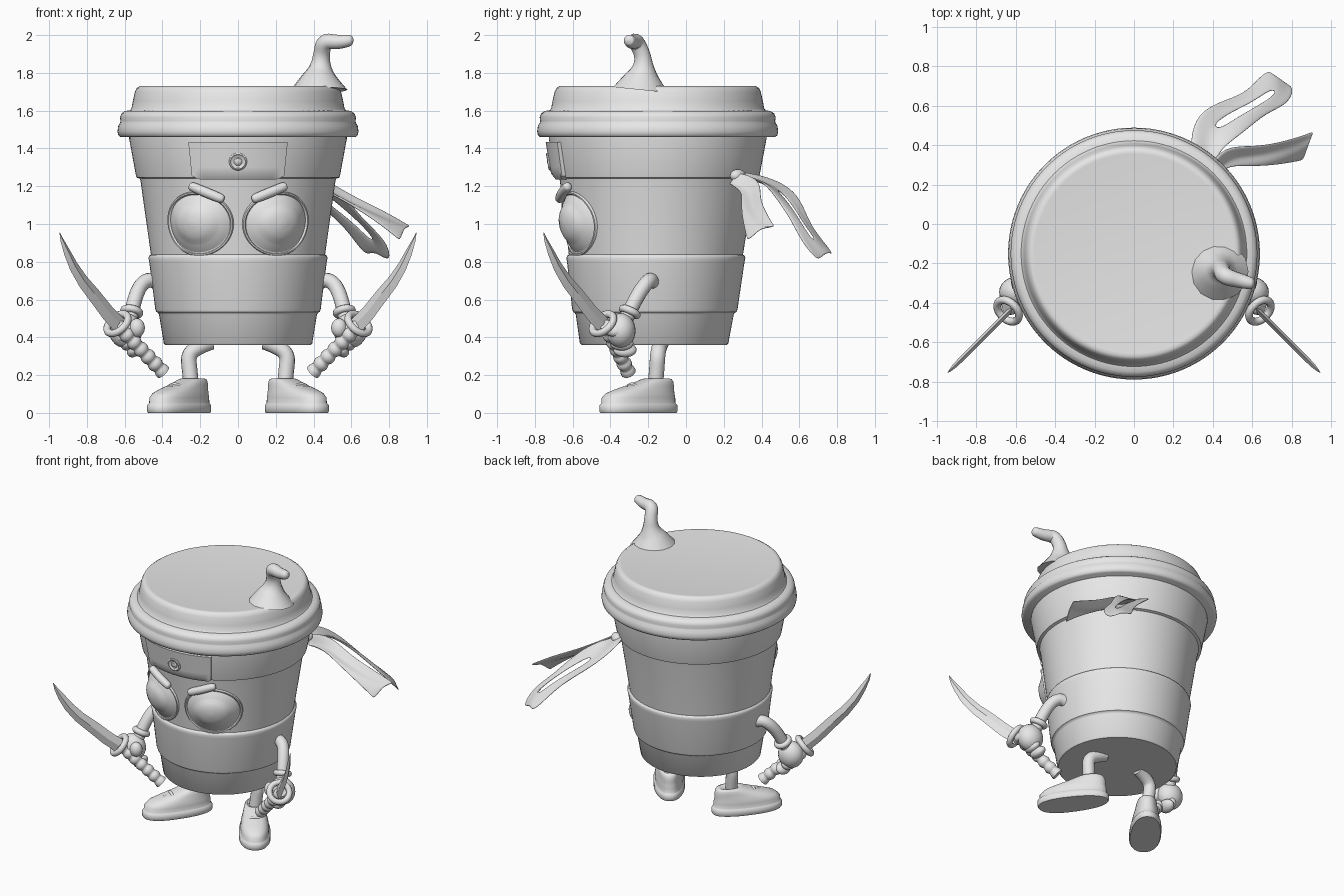
import bpy, bmesh, math
from mathutils import Vector, Matrix

if "Cube" in bpy.data.objects:
    bpy.data.objects.remove(bpy.data.objects["Cube"])

grey = bpy.data.materials.new("plain_grey")
grey.diffuse_color = (0.8, 0.8, 0.8, 1)
grey.use_nodes = True
grey.node_tree.nodes["Principled BSDF"].inputs["Base Color"].default_value = grey.diffuse_color
CY = -0.15  # cup axis in y


def finish(obj, angle=40):
    obj.data.materials.clear()
    obj.data.materials.append(grey)
    bpy.ops.object.select_all(action='DESELECT')
    bpy.context.view_layer.objects.active = obj
    obj.select_set(True)
    bpy.ops.object.shade_smooth_by_angle(angle=math.radians(angle))
    return obj


def from_bmesh(name, bm, angle=40, recalc=True):
    if recalc:
        bmesh.ops.recalc_face_normals(bm, faces=bm.faces)
    me = bpy.data.meshes.new(name)
    bm.to_mesh(me)
    bm.free()
    obj = bpy.data.objects.new(name, me)
    bpy.context.collection.objects.link(obj)
    return finish(obj, angle)


def loft(name, rings, angle=40):
    """Skin closed rings of equal length and cap both ends."""
    bm = bmesh.new()
    vs = [[bm.verts.new(p) for p in r] for r in rings]
    n = len(rings[0])
    for a, b in zip(vs, vs[1:]):
        for i in range(n):
            bm.faces.new((a[i], a[(i + 1) % n], b[(i + 1) % n], b[i]))
    bm.faces.new(vs[0])
    bm.faces.new(vs[-1])
    return from_bmesh(name, bm, angle)


def lathe(name, profile, seg=96):
    rings = []
    for r, z in profile:
        cy = CY - 0.02 * max(0, 1.3 - z)
        rings.append([(r * math.cos(t), cy + r * math.sin(t), z)
                      for t in (2 * math.pi * i / seg for i in range(seg))])
    return loft(name, rings)


def tube(name, pts):
    """Smooth round tube through (x, y, z, radius) control points."""
    cu = bpy.data.curves.new(name, 'CURVE')
    cu.dimensions = '3D'
    cu.bevel_depth = 1
    cu.bevel_resolution = 5
    cu.use_fill_caps = True
    sp = cu.splines.new('NURBS')
    sp.points.add(len(pts) - 1)
    for p, (x, y, z, r) in zip(sp.points, pts):
        p.co = (x, y, z, 1)
        p.radius = r
    sp.order_u = 3
    sp.use_endpoint_u = True
    sp.resolution_u = 6
    obj = bpy.data.objects.new(name, cu)
    bpy.context.collection.objects.link(obj)
    bpy.ops.object.select_all(action='DESELECT')
    bpy.context.view_layer.objects.active = obj
    obj.select_set(True)
    bpy.ops.object.convert(target='MESH')
    return finish(bpy.context.view_layer.objects.active, 60)


def ball(name, loc, scale, rot=(0, 0, 0)):
    bpy.ops.mesh.primitive_uv_sphere_add(segments=24, ring_count=14, location=loc, rotation=rot)
    obj = bpy.context.object
    obj.name = name
    obj.scale = scale
    return finish(obj)


def on_cup(a, z, off):
    """Point on the front of the cup at side angle a."""
    r = (0.462 + (z - 0.84) * 0.145 if z < 1.24 else 0.54 + (z - 1.24) * 0.17) + off
    return Vector((r * math.sin(a), CY - r * math.cos(a), z))


def disc_patch(name, a0, z0, ra, rz, profile, seg=48):
    """Round relief wrapped on the cup; profile is (radius fraction, height)."""
    bm = bmesh.new()
    rows = [[bm.verts.new(on_cup(a0 + ra * f * math.sin(t), z0 + rz * f * math.cos(t), h))
             for t in (2 * math.pi * i / seg for i in range(seg))] for f, h in profile]
    for a, b in zip(rows, rows[1:]):
        for i in range(seg):
            j = (i + 1) % seg
            bm.faces.new((a[i], b[i], b[j], a[j]))
    bm.faces.new(rows[-1])
    bm.normal_update()
    out = Vector((math.sin(a0), -math.cos(a0), 0))
    flip = [f for f in bm.faces if f.normal.dot(out) < 0]
    if len(flip) > len(bm.faces) / 2:
        bmesh.ops.reverse_faces(bm, faces=bm.faces)
    return from_bmesh(name, bm, 50, False)


# Cup with sleeve steps and headband
lathe("cup", [(.01, .36), (.385, .36), (.393, .368), (.418, .52), (.424, .53), (.433, .535),
              (.438, .55), (.470, .80), (.474, .82), (.470, .832), (.461, .838), (.515, 1.22),
              (.519, 1.24), (.537, 1.246), (.541, 1.26), (.576, 1.45), (.576, 1.48), (.01, 1.48)])
# Lid with two rounded rims and a raised flat top
lathe("lid", [(.01, 1.46), (.622, 1.46), (.634, 1.47), (.638, 1.49), (.634, 1.52), (.624, 1.536),
              (.622, 1.545), (.625, 1.565), (.617, 1.585), (.598, 1.598), (.572, 1.602), (.564, 1.612),
              (.557, 1.65), (.546, 1.70), (.536, 1.72), (.52, 1.73), (.505, 1.728), (.01, 1.726)])
# Curl of steam
tube("steam_curl", [(.43, -.24, 1.71, .15), (.43, -.235, 1.76, .11), (.437, -.225, 1.83, .055),
                    (.442, -.23, 1.90, .042), (.455, -.265, 1.97, .044), (.53, -.285, 1.962, .038),
                    (.59, -.30, 1.972, .032), (.607, -.305, 1.973, .022), (.612, -.305, 1.973, .003)])

# Forehead plate, curved box with a tapered lower edge
bm = bmesh.new()
N, M = 24, 6
grid = {}
for k, off in enumerate((-.02, .02)):
    for i in range(N + 1):
        for j in range(M + 1):
            u, v = i / N * 2 - 1, j / M
            low = 1.235 + .02 * max(0, abs(u) - .85) / .15
            grid[k, i, j] = bm.verts.new(on_cup(u * (.45 + .01 * v), low + (1.435 - low) * v, off))
for k in (0, 1):
    for i in range(N):
        for j in range(M):
            bm.faces.new([grid[k, i + a, j + b] for a, b in ((0, 0), (1, 0), (1, 1), (0, 1))])
rim = ([(i, 0) for i in range(N)] + [(N, j) for j in range(M)]
       + [(i, M) for i in range(N, 0, -1)] + [(0, j) for j in range(M, 0, -1)])
for p, q in zip(rim, rim[1:] + rim[:1]):
    bm.faces.new((grid[(0,) + p], grid[(0,) + q], grid[(1,) + q], grid[(1,) + p]))
from_bmesh("forehead_plate", bm)
# Plain round boss on the plate
disc_patch("plate_boss", 0, 1.33, .085, .048,
           [(1, .015), (.95, .026), (.8, .03), (.68, .023), (.45, .022), (.35, .029), (.1, .031)], 32)

# Eyes: raised rim, eyeball dome and a pupil swelling
for s, side in ((-1, "left"), (1, "right")):
    disc_patch(side + "_eye", s * .45, 1.0, .405, .172,
               [(1.02, -.02), (1, .004), (.97, .014), (.93, .014), (.9, .004), (.85, .010), (.75, .022),
                (.66, .030), (.6, .036), (.5, .050), (.38, .061), (.22, .069), (.06, .072)])
    # Slanted brow
    pts = []
    for t, r in ((0, .004), (.01, .018), (.1, .026), (.5, .027), (.9, .026), (.99, .018), (1, .004)):
        p = on_cup(s * (.14 + .36 * t), 1.128 + .076 * t, .022)
        pts.append((*p, r))
    tube(side + "_brow", pts)

# Arms, hands, swords and legs on both sides
for s, side in ((-1, "left"), (1, "right")):
    def P(x, y, z):
        return Vector((s * x, y, z))

    tube(side + "_arm", [(s * x, y, z, .039) for x, y, z in (
        (.40, -.17, .67), (.45, -.18, .71), (.51, -.21, .69), (.55, -.27, .60), (.575, -.325, .48))])
    d = (P(.575, -.325, .48) - P(.55, -.27, .60)).normalized()
    bpy.ops.mesh.primitive_torus_add(location=P(.563, -.298, .535), major_radius=.042, minor_radius=.02,
                                     major_segments=28, minor_segments=10,
                                     rotation=d.to_track_quat('Z', 'Y').to_euler())
    bpy.context.object.name = side + "_cuff"
    finish(bpy.context.object)
    ball(side + "_palm", P(.595, -.345, .435), (.088, .078, .092))
    ball(side + "_thumb", P(.535, -.395, .45), (.042, .04, .05))
    # Fingers folded over the grip
    grip = P(.51, -.36, .31) - P(.64, -.43, .46)
    for i in range(4):
        c = P(.645, -.375, .445) + grip * (.02 + .24 * i)
        ball(f"{side}_finger_{i + 1}", c, (.045, .062, .034), (0, s * .8, 0))

    # Sword grip with wrapped ridges
    a, b = P(.645, -.43, .47), P(.395, -.305, .215)
    pts = []
    for i in range(21):
        p = a.lerp(b, i / 20)
        pts.append((*p, .041 if i % 3 else .031))
    tube(side + "_sword_grip", pts)
    axis = (P(.757, -.567, .617) - P(.61, -.42, .45)).normalized()
    # Oval sword guard
    bpy.ops.mesh.primitive_torus_add(location=P(.638, -.44, .472), major_radius=.066, minor_radius=.02,
                                     major_segments=32, minor_segments=10,
                                     rotation=axis.to_track_quat('Z', 'Y').to_euler())
    bpy.context.object.name = side + "_sword_guard"
    finish(bpy.context.object)
    # Curved blade with a diamond section
    path = [(.615, .45, .048), (.69, .53, .046), (.757, .617, .043), (.82, .695, .038),
            (.87, .775, .032), (.905, .85, .024), (.932, .915, .012), (.944, .955, .002)]
    out = P(.7071, -.7071, 0)
    flat = P(.7071, .7071, 0)
    rings = []
    for i, (x, z, w) in enumerate(path):
        q0, q1 = path[max(0, i - 1)], path[min(len(path) - 1, i + 1)]
        du, dz = (q1[0] - q0[0]) * 1.414, q1[1] - q0[1]
        nrm = (out * dz - Vector((0, 0, 1)) * du).normalized()
        c = P(x, .19 - x, z)
        t = min(.013, w * .5)
        rings.append([c + nrm * w, c + flat * t, c - nrm * w, c - flat * t])
    loft(side + "_sword_blade", rings, 30)

    # Bent leg
    tube(side + "_leg", [(s * x, y, z, .041) for x, y, z in (
        (.14, -.13, .375), (.20, -.14, .355), (.265, -.15, .31), (.255, -.155, .22), (.245, -.165, .12))])
    # Shoe: sole and upper lofted from rounded outlines, turned outwards
    turn = math.radians(36)
    fwd, wide = P(math.sin(turn), -math.cos(turn), 0), P(math.cos(turn), math.sin(turn), 0)
    mid = P(.308, -.25, 0)
    rings = []
    for z, c, l, w in ((0, 0, .232, .097), (.008, 0, .238, .103), (.04, 0, .238, .103), (.048, 0, .230, .096),
                       (.053, 0, .226, .093), (.08, 0, .225, .093), (.105, -.012, .208, .088),
                       (.125, -.04, .178, .08), (.145, -.075, .143, .073), (.165, -.105, .108, .067),
                       (.178, -.118, .086, .06), (.182, -.12, .07, .048), (.172, -.12, .05, .04)):
        ring = []
        for i in range(40):
            t = 2 * math.pi * i / 40
            ct, st = math.cos(t), math.sin(t)
            f = math.copysign(abs(ct) ** .85, ct)
            g = math.copysign(abs(st) ** .85, st)
            ring.append(mid + fwd * (c + l * f) + wide * w * g * (1 + .08 * f) + Vector((0, 0, z)))
        rings.append(ring)
    loft(side + "_shoe", rings, 50)
    # Laces
    for k in range(3):
        c = mid + fwd * (.045 + .042 * k) + Vector((0, 0, .152 - .018 * k))
        e = Vector((0, 0, -.022))
        tube(f"{side}_lace_{k + 1}", [(*(c + wide * h + e * (abs(h) / .055) ** 2), .010)
                                      for h in (-.055, -.03, 0, .03, .055)])


# Headband tails: cloth strips between two edge lines, one with a torn slit
def ribbon(name, left, right, torn=()):
    bm = bmesh.new()
    cols = (0, .2, .42, .6, .8, 1)
    rows = []
    for i, (l, r) in enumerate(zip(left, right)):
        l, r = Vector(l), Vector(r)
        rows.append([bm.verts.new(l.lerp(r, c) + Vector((0, 0, .012 * math.sin(c * 6 + i)))) for c in cols])
    for i in range(len(rows) - 1):
        for j in range(len(cols) - 1):
            if not (i in torn and j == 2):
                bm.faces.new((rows[i][j], rows[i][j + 1], rows[i + 1][j + 1], rows[i + 1][j]))
    obj = from_bmesh(name, bm, 60)
    sol = obj.modifiers.new("thickness", 'SOLIDIFY')
    sol.thickness = .012
    sol.offset = 0
    sub = obj.modifiers.new("soften", 'SUBSURF')
    sub.levels = sub.render_levels = 2


ribbon("straight_tail",
       [(.37, .27, 1.27), (.45, .40, 1.23), (.62, .39, 1.13), (.77, .42, 1.07), (.89, .46, 1.01), (.91, .47, 1.0)],
       [(.40, .22, 1.22), (.47, .30, 1.17), (.60, .29, 1.09), (.73, .30, 1.01), (.84, .32, .935), (.855, .325, .925)])
ribbon("torn_tail",
       [(.30, .28, 1.27), (.28, .43, 1.24), (.32, .56, 1.18), (.43, .62, 1.10), (.56, .66, 1.0),
        (.63, .74, .90), (.68, .78, .84)],
       [(.39, .25, 1.25), (.43, .37, 1.24), (.51, .43, 1.19), (.60, .50, 1.10), (.67, .56, 1.02),
        (.79, .61, .92), (.81, .69, .82)], torn=(2, 3, 4))
ball("headband_knot", (.36, .275, 1.255), (.05, .035, .035), (0, 0, -.7))
